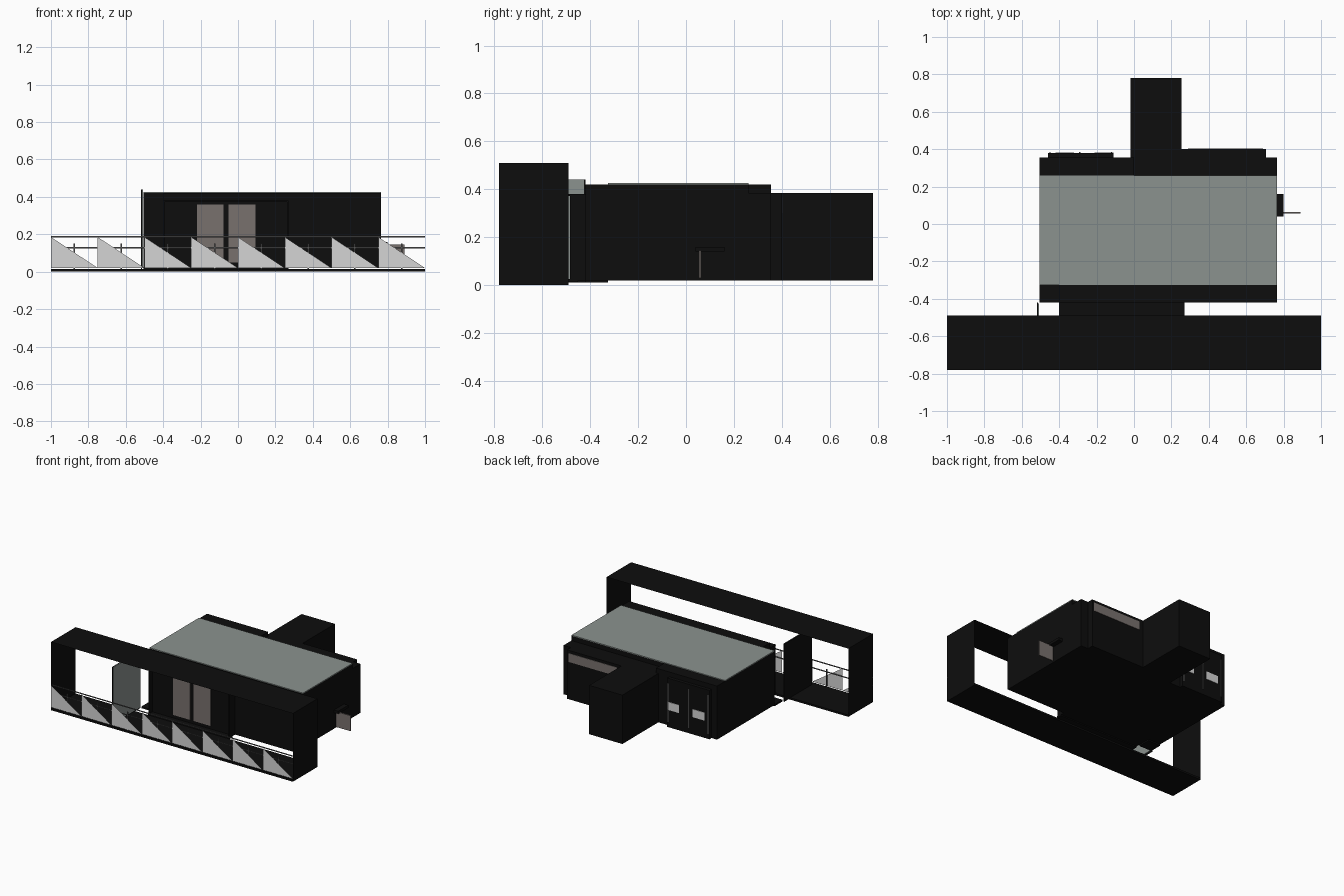
import bpy

if "Cube" in bpy.data.objects:
    bpy.data.objects.remove(bpy.data.objects["Cube"])

def mat(name, r, g, b):
    m = bpy.data.materials.new(name)
    m.diffuse_color = (r, g, b, 1)
    m.use_nodes = True
    m.node_tree.nodes["Principled BSDF"].inputs["Base Color"].default_value = m.diffuse_color
    return m

BLACK = mat("matte black", .004, .004, .004)
ROOF = mat("glass grey green", .26, .29, .275)
LIGHT = mat("light grey", .66, .66, .66)
BROWN = mat("warm grey", .19, .165, .155)
STEEL = mat("rail grey", .10, .10, .10)

def mesh(name, verts, faces, m):
    me = bpy.data.meshes.new(name)
    me.from_pydata(verts, [], faces)
    me.materials.append(m)
    ob = bpy.data.objects.new(name, me)
    bpy.context.collection.objects.link(ob)
    return ob

def box(name, x0, x1, y0, y1, z0, z1, m):
    v = [(x, y, z) for x in (x0, x1) for y in (y0, y1) for z in (z0, z1)]
    f = [(0, 1, 3, 2), (4, 6, 7, 5), (0, 4, 5, 1), (2, 3, 7, 6), (0, 2, 6, 4), (1, 5, 7, 3)]
    return mesh(name, v, f, m)

# Thin open frame around the front terrace
box("terrace_floor", -1, 1, -.78, -.49, 0, .014, BLACK)
mesh("frame_top", [(-1, -.78, .51), (1, -.78, .51), (1, -.49, .51), (-1, -.49, .51)], [(0, 1, 2, 3)], BLACK)
for side, x in (("left", -1), ("right", 1)):
    mesh("frame_" + side, [(x, -.78, 0), (x, -.49, 0), (x, -.49, .51), (x, -.78, .51)],
         [(0, 1, 2, 3) if x > 0 else (3, 2, 1, 0)], BLACK)

# Railing: triangular panels, posts and two rails
for i in range(8):
    x = -1 + .25 * i
    mesh("railing_panel", [(x, -.778, .02), (x + .25, -.778, .02), (x, -.778, .185)], [(0, 1, 2)], LIGHT)
    box("railing_post", x + .121, x + .129, -.772, -.764, .014, .15, STEEL)
for z in (.128, .187):
    box("railing_rail", -1, 1, -.775, -.769, z - .003, z + .003, STEEL)

# Main house body, recessed at the front left corner
box("house_body", -.505, .765, -.325, .26, .02, .42, BLACK)
box("front_block", -.4, .765, -.42, -.325, .02, .42, BLACK)
box("corner_floor", -.505, -.4, -.42, -.325, .01, .022, BLACK)
box("back_left_block", -.505, .0, .26, .355, .02, .42, BLACK)
box("back_right_block", 0, .765, .26, .355, .02, .385, BLACK)
box("roof_panel", -.505, .765, -.325, .26, .42, .426, ROOF)

# Entrance porch with two door panels
box("porch_wall", -.4, .27, -.45, -.42, .02, .38, BLACK)
box("porch_canopy", -.4, .27, -.49, -.45, .372, .38, BLACK)
box("porch_step", -.4, .27, -.49, -.45, .012, .025, BLACK)
box("porch_side_right", .262, .27, -.485, -.45, .02, .38, BLACK)
box("porch_side_left", -.4, -.392, -.485, -.45, .02, .38, BLACK)
for x in (-.22, -.05):
    box("door_panel", x, x + .143, -.456, -.45, .05, .36, BROWN)

# Privacy screen on the terrace: glass inside, dark outside
box("screen_back", -.518, -.512, -.75, -.42, .01, .44, BLACK)
box("screen_glass", -.512, -.507, -.745, -.425, .02, .44, ROOF)

# Rear annex
box("rear_annex", -.02, .255, .355, .78, .02, .385, BLACK)

# Rear window bay with panes
box("rear_window_bay", -.46, -.11, .355, .38, .02, .385, BLACK)
for x in (-.42, -.21):
    box("rear_window_pane", x, x + .1, .38, .383, .15, .21, LIGHT)
for x in (-.45, -.29, -.12):
    box("rear_window_bar", x - .003, x + .003, .38, .384, .06, .35, STEEL)

# Rear right bay with a high window band
box("rear_right_bay", .255, .705, .355, .4, .02, .385, BLACK)
box("high_window", .29, .69, .4, .403, .30, .365, BROWN)

# Small unit and open shutter on the right wall
box("side_unit", .765, .8, .04, .16, .14, .16, BLACK)
box("side_shutter", .77, .89, .055, .063, .03, .145, BROWN)
